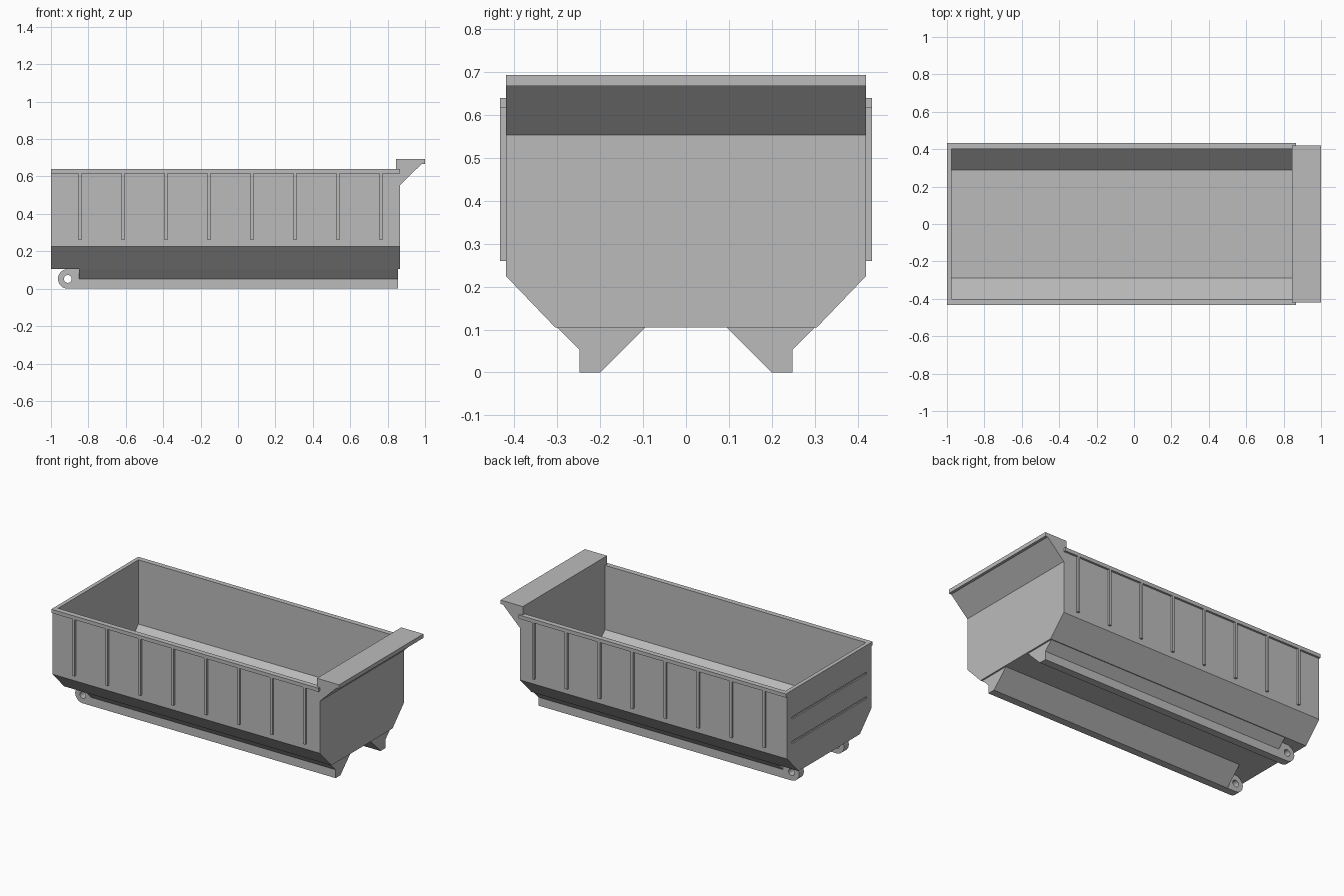
import bpy, bmesh, math

cube = bpy.data.objects.get("Cube")
if cube:
    bpy.data.objects.remove(cube, do_unlink=True)

# Single painted-steel colour
steel = bpy.data.materials.new("grey_steel")
steel.use_nodes = True
grey = (0.5, 0.5, 0.5, 1)
steel.diffuse_color = grey
bsdf = next(n for n in steel.node_tree.nodes if n.type == "BSDF_PRINCIPLED")
bsdf.inputs["Base Color"].default_value = grey


def prism(name, points, start, end, axis="x"):
    """Extrude a closed profile: (y, z) along x, or (x, z) along y."""
    bm = bmesh.new()
    place = (lambda p, t: (t, p[0], p[1])) if axis == "x" else (lambda p, t: (p[0], t, p[1]))
    a = [bm.verts.new(place(p, start)) for p in points]
    b = [bm.verts.new(place(p, end)) for p in points]
    bm.faces.new(a)
    bm.faces.new(b[::-1])
    for i in range(len(a)):
        j = (i + 1) % len(a)
        bm.faces.new((a[i], b[i], b[j], a[j]))
    bmesh.ops.recalc_face_normals(bm, faces=bm.faces[:])
    mesh = bpy.data.meshes.new(name)
    bm.to_mesh(mesh)
    bm.free()
    mesh.materials.append(steel)
    obj = bpy.data.objects.new(name, mesh)
    bpy.context.collection.objects.link(obj)
    return obj


def box(name, x0, x1, y0, y1, z0, z1):
    return prism(name, [(y0, z0), (y1, z0), (y1, z1), (y0, z1)], x0, x1)


def cut(target, cutter):
    """Subtract the cutter from the target and discard the cutter."""
    mod = target.modifiers.new("cut", "BOOLEAN")
    mod.operation = "DIFFERENCE"
    mod.solver = "EXACT"
    mod.object = cutter
    cutter.hide_render = True
    bpy.context.view_layer.objects.active = target
    bpy.ops.object.modifier_apply(modifier=mod.name)
    bpy.data.objects.remove(cutter, do_unlink=True)


def both_sides(half):
    """Complete a symmetric (y, z) profile from its +y half."""
    return half + [(-y, z) for y, z in reversed(half)]


def arc(cx, cz, radius, start, end, steps):
    angles = [math.radians(start + (end - start) * i / steps) for i in range(steps + 1)]
    return [(cx + radius * math.cos(t), cz + radius * math.sin(t)) for t in angles]


# Hollow tub with chamfered lower sides
tub = prism("tub", both_sides([(0.305, 0.105), (0.42, 0.225), (0.42, 0.64)]), -1, 0.865)
cut(tub, prism("tub_cavity", both_sides([(0.29, 0.125), (0.4, 0.235), (0.4, 0.8)]),
               -0.975, 0.845))

# Horizontal grooves across the tailgate
for z in (0.31, 0.465):
    cut(tub, box("groove_cutter", -1.1, -0.992, -0.37, 0.37, z - 0.007, z + 0.007))

# Overhanging canopy on the front wall
prism("canopy", [(0.845, 0.64), (0.845, 0.693), (1, 0.693), (1, 0.668),
                 (0.983, 0.668), (0.865, 0.553), (0.865, 0.64)], -0.42, 0.42, "y")

for side, label in ((-1, "right"), (1, "left")):
    # Top rail and upright ribs
    box(f"top_rail_{label}", -1, 0.865, side * 0.42, side * 0.433, 0.617, 0.64)
    for i in range(8):
        x = -0.845 + i * 0.23
        box(f"rib_{label}_{i + 1}", x - 0.008, x + 0.008,
            side * 0.42, side * 0.433, 0.26, 0.617)

    # Chassis runner with flared top
    runner = [(0.3, 0.105), (0.248, 0.053), (0.248, 0), (0.2, 0), (0.095, 0.105)]
    prism(f"runner_{label}", [(side * y, z) for y, z in runner], -0.85, 0.855)

    # Rounded hinge lug with pin hole
    outline = [(-0.85, 0), (-0.85, 0.105)] + arc(-0.91, 0.0525, 0.0525, 90, 270, 16)
    lug = prism(f"hinge_lug_{label}", outline, side * 0.2, side * 0.248, "y")
    cut(lug, prism("pin_cutter", arc(-0.91, 0.0525, 0.021, 0, 345, 23),
                   side * 0.15, side * 0.3, "y"))
    bpy.ops.object.select_all(action="DESELECT")
    lug.select_set(True)
    bpy.context.view_layer.objects.active = lug
    bpy.ops.object.shade_smooth_by_angle(angle=math.radians(30))
